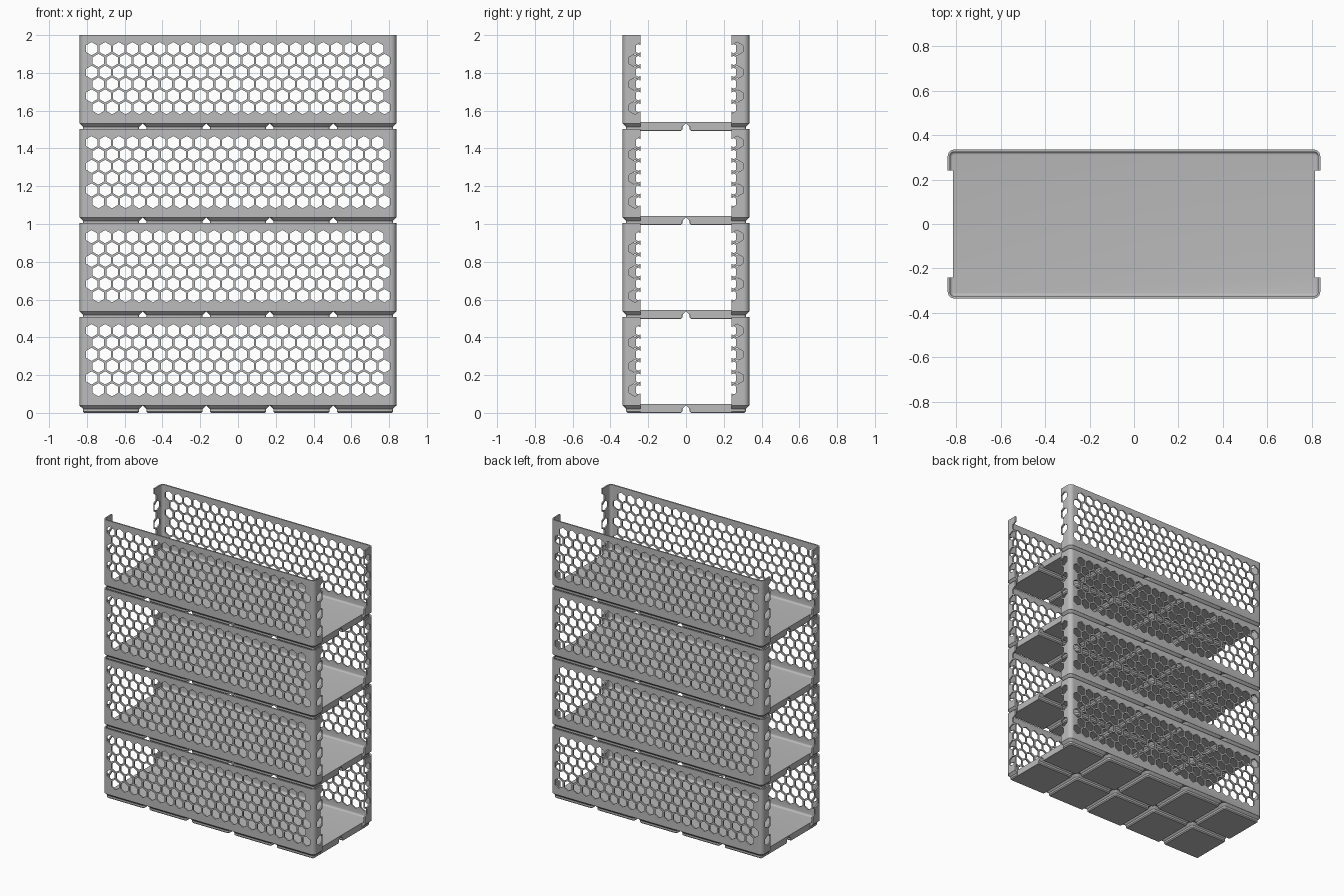
import bpy, bmesh, math
from mathutils import Matrix

cube = bpy.data.objects.get("Cube")
if cube:
    bpy.data.objects.remove(cube)

HX, HY = 0.838, 0.335       # half width and depth
CELL = 0.336                # size of one base square
FLOOR, RIM = 0.038, 0.507   # underside of floor, top of walls
LEVELS, PITCH = 4, 0.4977
WALL, RADIUS = 0.01, 0.03
HOLE_X, HOLE_Z, HOLE_R = 0.0721, 0.0625, 0.035

grey = bpy.data.materials.new("plain grey")
grey.use_nodes = True
colour = (0.5, 0.5, 0.5, 1)
grey.diffuse_color = colour
grey.node_tree.nodes["Principled BSDF"].inputs["Base Color"].default_value = colour


def rounded_loop(bm, hx, hy, r, z, cx=0, cy=0, steps=6):
    """Ring of vertices around a rounded rectangle."""
    ring = []
    for q, (sx, sy) in enumerate([(1, 1), (-1, 1), (-1, -1), (1, -1)]):
        for i in range(steps + 1):
            a = (q + i / steps) * math.pi / 2
            ring.append(bm.verts.new((cx + sx * (hx - r) + r * math.cos(a),
                                      cy + sy * (hy - r) + r * math.sin(a), z)))
    return ring


def loft(bm, rings):
    """Join rings in order and cap both ends."""
    for a, b in zip(rings, rings[1:]):
        for i in range(len(a)):
            j = (i + 1) % len(a)
            bm.faces.new((a[i], a[j], b[j], b[i]))
    bm.faces.new(rings[0][::-1])
    bm.faces.new(rings[-1])


def make_object(name, bm):
    bmesh.ops.recalc_face_normals(bm, faces=bm.faces)
    mesh = bpy.data.meshes.new(name)
    bm.to_mesh(mesh)
    bm.free()
    mesh.materials.append(grey)
    obj = bpy.data.objects.new(name, mesh)
    bpy.context.collection.objects.link(obj)
    return obj


def cut(obj, cutters):
    """Subtract the cutters and keep the result as a plain mesh."""
    for c in cutters:
        mod = obj.modifiers.new("cut", "BOOLEAN")
        mod.operation, mod.solver, mod.object = "DIFFERENCE", "EXACT", c
    deps = bpy.context.evaluated_depsgraph_get()
    mesh = bpy.data.meshes.new_from_object(obj.evaluated_get(deps))
    obj.modifiers.clear()
    obj.data = mesh


# Tray: outside wall, rim, inside wall, fillet to the floor
bm = bmesh.new()
rings = [rounded_loop(bm, HX, HY, RADIUS, z) for z in (FLOOR, RIM)]
fillet = 0.013
top = FLOOR + 0.008
rings.append(rounded_loop(bm, HX - WALL, HY - WALL, RADIUS - WALL, RIM))
for i in range(5):
    a = i / 4 * math.pi / 2
    d = WALL + fillet * (1 - math.cos(a))
    rings.append(rounded_loop(bm, HX - d, HY - d, max(RADIUS - d, 0.006),
                              top + fillet * (1 - math.sin(a))))
loft(bm, rings)
tray = make_object("tray_1", bm)

# Feet: stepped and chamfered pads in a five by two grid
bm = bmesh.new()
for ix in range(5):
    for iy in range(2):
        cx, cy = (ix - 2) * CELL, (iy - 0.5) * CELL
        loft(bm, [rounded_loop(bm, h, h, r, z, cx, cy, 4) for h, r, z in (
            (0.142, 0.007, 0), (0.149, 0.013, 0.007),
            (0.149, 0.013, 0.021), (0.166, RADIUS, FLOOR))])
feet = make_object("feet_1", bm)

# Cutter for the open ends
bm = bmesh.new()
for side in (-1, 1):
    bmesh.ops.create_cube(bm, size=1, matrix=Matrix.Translation((side * 0.865, 0, 0.3))
                          @ Matrix.Diagonal((0.1, 0.48, 0.8, 1)))
ends = make_object("end_cutter", bm)

# Cutter for the hexagonal holes
bm = bmesh.new()


def hexagon(x, y, z, length, turn):
    m = (Matrix.Translation((x, y, z)) @ Matrix.Rotation(turn, 4, "Z")
         @ Matrix.Rotation(math.pi / 2, 4, "X") @ Matrix.Rotation(math.pi / 2, 4, "Z"))
    bmesh.ops.create_cone(bm, cap_ends=True, segments=6, radius1=HOLE_R,
                          radius2=HOLE_R, depth=length, matrix=m)


def pointed(verts):
    """True when a hexagon has a corner straight up."""
    high = max(v.co.z for v in verts)
    return sum(abs(v.co.z - high) < 0.001 for v in verts) == 2


hexagon(0, 0, 0, 1, 0)
spin = 0 if pointed(bm.verts) else math.pi / 6
bm.clear()


def hole(x, y, z, length, turn):
    before = set(bm.verts)
    hexagon(x, y, z, length, turn)
    axis = "X" if turn else "Y"
    bmesh.ops.rotate(bm, verts=[v for v in bm.verts if v not in before],
                     cent=(x, y, z), matrix=Matrix.Rotation(spin, 3, axis))


for row in range(6):
    z = 0.435 - row * HOLE_Z
    shift = (-1 if row % 2 == 0 else 1) * HOLE_X / 4
    for i in range(22):
        hole(shift + (i - 10.5) * HOLE_X, 0, z, 1, 0)
    for side in (-1, 1):
        for i in (0, 7):
            for k in (0, 1) if i == 0 else (0, -1):
                y = -side * shift + (i + k - 3.5) * HOLE_X
                if abs(y) > 0.22:
                    hole(side * 0.84, y, z, 0.05, math.pi / 2)
holes = make_object("hole_cutter", bm)

cut(tray, [ends, holes])
cut(feet, [ends])
for c in (ends, holes):
    bpy.data.objects.remove(c)

# Smooth corners, sharp creases
for obj in (tray, feet):
    bpy.ops.object.select_all(action="DESELECT")
    obj.select_set(True)
    bpy.context.view_layer.objects.active = obj
    bpy.ops.object.shade_smooth_by_angle(angle=math.radians(28))

# Stack the trays
for level in range(1, LEVELS):
    for part, name in ((tray, "tray"), (feet, "feet")):
        dup = bpy.data.objects.new(f"{name}_{level + 1}", part.data)
        dup.location.z = level * PITCH
        bpy.context.collection.objects.link(dup)
